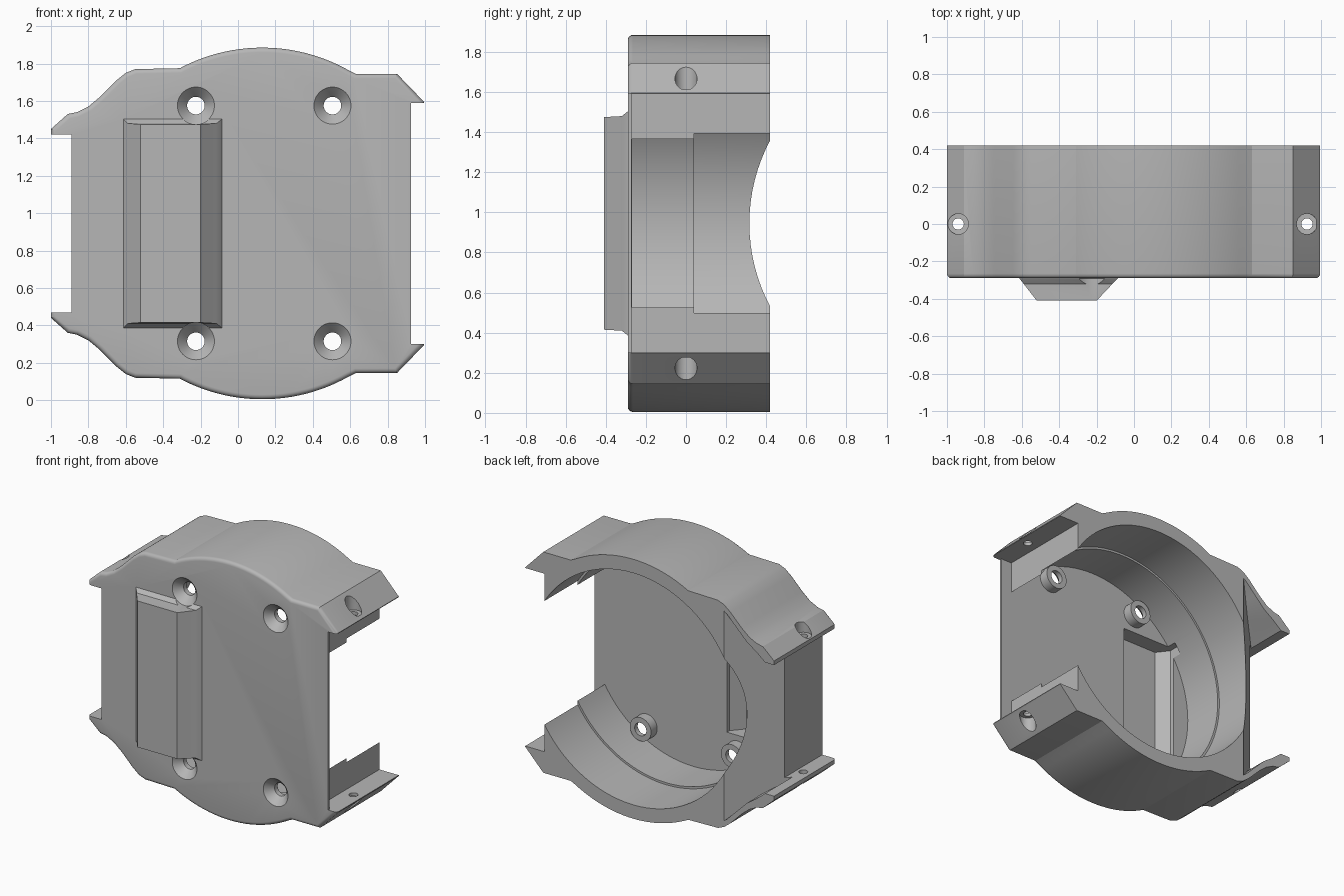
import bpy, bmesh, math

old = bpy.data.objects.get("Cube")
if old:
    bpy.data.objects.remove(old, do_unlink=True)

grey = bpy.data.materials.new("plain grey")
grey.use_nodes = True
grey.diffuse_color = (0.47, 0.47, 0.47, 1)
grey.node_tree.nodes["Principled BSDF"].inputs["Base Color"].default_value = grey.diffuse_color

MID_X, MID_Z = 0.13, 0.945      # centre of the round chamber
FRONT, BACK = -0.29, 0.42


def loft(name, rings, bevel=0):
    """Solid skinned through equal-length rings; the first ring's rim may be rounded."""
    bm = bmesh.new()
    loops = [[bm.verts.new(p) for p in ring] for ring in rings]
    n = len(loops[0])
    first = bm.faces.new(loops[0])
    bm.faces.new(loops[-1])
    for a, b in zip(loops, loops[1:]):
        for i in range(n):
            j = (i + 1) % n
            bm.faces.new((a[i], a[j], b[j], b[i]))
    bmesh.ops.recalc_face_normals(bm, faces=bm.faces)
    if bevel:
        bmesh.ops.bevel(bm, geom=list(first.edges), offset=bevel, segments=4,
                        profile=0.5, affect='EDGES')
    mesh = bpy.data.meshes.new(name)
    bm.to_mesh(mesh)
    bm.free()
    mesh.materials.append(grey)
    obj = bpy.data.objects.new(name, mesh)
    bpy.context.collection.objects.link(obj)
    return obj


def box(name, x0, x1, y0, y1, z0, z1):
    return loft(name, [[(x0, y, z0), (x1, y, z0), (x1, y, z1), (x0, y, z1)] for y in (y0, y1)])


def turned(name, profile, centre, axis='Y', sides=48):
    """Round solid from (position along axis, radius) pairs."""
    rings = []
    for t, r in profile:
        ring = []
        for i in range(sides):
            a = 2 * math.pi * i / sides
            u, v = centre[0] + r * math.cos(a), centre[1] + r * math.sin(a)
            ring.append((u, t, v) if axis == 'Y' else (u, v, t))
        rings.append(ring)
    return loft(name, rings)


def combine(target, tool, operation):
    mod = target.modifiers.new(operation, 'BOOLEAN')
    mod.operation, mod.object, mod.solver = operation, tool, 'EXACT'
    bpy.context.view_layer.objects.active = target
    bpy.ops.object.modifier_apply(modifier=mod.name)
    bpy.data.objects.remove(tool, do_unlink=True)


def cut(tool):
    combine(housing, tool, 'DIFFERENCE')


def join(tool):
    combine(housing, tool, 'UNION')


def flip(points):
    return [(x, 2 * MID_Z - z) for x, z in reversed(points)]


# Outer shell: upper outline, mirrored below
upper = [(-1, 1.45), (-0.91, 1.53), (-0.86, 1.54), (-0.8, 1.57), (-0.74, 1.62),
         (-0.65, 1.71), (-0.6, 1.75), (-0.55, 1.77), (-0.31, 1.775)]
for i in range(25):
    a = math.radians(117 - i * 59 / 24 * 1.0)
    upper.append((MID_X + 0.94 * math.cos(a), MID_Z + 0.94 * math.sin(a)))
upper = upper[:-1] + [(0.63, 1.745)] if upper[-1][0] > 0.62 else upper + [(0.63, 1.745)]
upper += [(0.85, 1.745), (0.995, 1.595)]
outline = upper + flip(upper)
housing = loft("housing", [[(x, y, z) for x, z in outline] for y in (FRONT, BACK)], bevel=0.025)

# Round chamber with a small step
cut(turned("chamber_front", [(-0.27, 0.825), (0.06, 0.825)], (MID_X, MID_Z), sides=96))
cut(turned("chamber_back", [(0.04, 0.84), (0.6, 0.84)], (MID_X, MID_Z), sides=96))

# Open side and trimmed panel edges
cut(box("opening", 0.84, 1.2, -0.272, 0.6, 0.3, 1.59))
cut(box("panel_trim", 0.925, 1.2, -0.5, 0.6, 0.3, 1.59))
cut(box("wall_trim", -1.2, -0.89, -0.5, 0.6, 0.47, 1.42))

# Slanted back of the closed wall, leaving thin flanges
hollow = [(-1.05, 1.418), (-0.93, 1.418), (-0.86, 1.475), (-0.78, 1.53),
          (-0.7, 1.61), (-0.62, 1.69), (-0.57, 1.725)]
hollow += flip(hollow)
cut(loft("slant", [[(x, 0.145 + 0.95 * (x + 0.89), z) for x, z in hollow],
                   [(x, 0.7, z) for x, z in hollow]]))


# Raised ridge on the front, hollow behind
def stacked(name, layers):
    return loft(name, [[(x0, y, MID_Z - h), (x1, y, MID_Z - h), (x1, y, MID_Z + h),
                        (x0, y, MID_Z + h)] for y, x0, x1, h in layers])


join(stacked("ridge", [(-0.28, -0.62, -0.08, 0.565), (-0.295, -0.61, -0.09, 0.555),
                       (-0.32, -0.59, -0.115, 0.535), (-0.41, -0.52, -0.2, 0.53)]))
cut(stacked("ridge_hollow", [(-0.385, -0.505, -0.215, 0.505), (-0.3, -0.57, -0.14, 0.505),
                             (-0.2, -0.57, -0.14, 0.505)]))

# Screw bosses with countersunk holes
for x in (-0.225, 0.505):
    for side in (-1, 1):
        spot = (x, MID_Z + side * 0.63)
        join(turned("boss", [(-0.28, 0.085), (-0.2, 0.085)], spot))
        cut(turned("countersink", [(-0.5, 0.1), (-0.291, 0.1), (-0.245, 0.055),
                                   (-0.235, 0.047), (-0.1, 0.047)], spot))

# Vertical flange holes with counterbores
for x, floor in ((-0.94, 0.51), (0.925, 0.668)):
    for side in (-1, 1):
        cut(turned("flange_hole", [(MID_Z + side * 0.3, 0.03), (MID_Z + side * floor, 0.03),
                                   (MID_Z + side * (floor + 0.001), 0.055),
                                   (MID_Z + side * 1.1, 0.055)], (x, 0), axis='Z', sides=32))

# Smooth curved walls, keep edges sharp
bpy.ops.object.select_all(action='DESELECT')
housing.select_set(True)
bpy.context.view_layer.objects.active = housing
bpy.ops.object.shade_smooth_by_angle(angle=math.radians(25))
